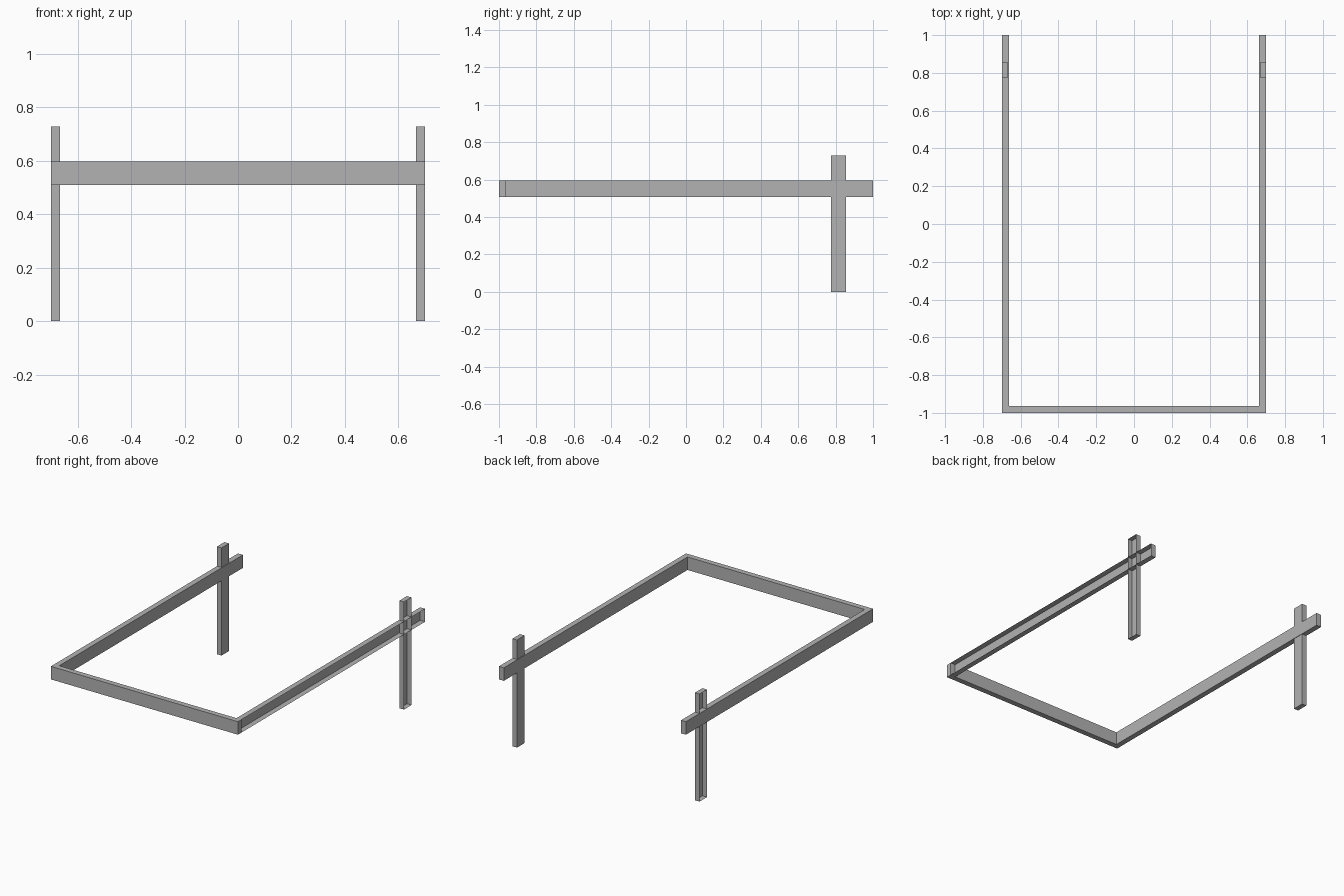
import bpy
import bmesh
from mathutils import Vector

cube = bpy.data.objects.get("Cube")
if cube:
    bpy.data.objects.remove(cube, do_unlink=True)

# One plain grey for the whole frame
GREY = (0.45, 0.45, 0.45, 1.0)
grey = bpy.data.materials.new("mid_grey")
grey.use_nodes = True
grey.diffuse_color = GREY
grey.node_tree.nodes["Principled BSDF"].inputs["Base Color"].default_value = GREY

# Overall sizes
HALF_X, HALF_Y = 0.70, 1.0
RAIL = 0.037                      # rail thickness
RAIL_Z = (0.508, 0.596)
POST = 0.034                      # post thickness
POST_Y = (0.775, 0.855)
POST_TOP = 0.728


def sheet_box(name, xs, ys, zs, open_sides=()):
    """Box of thin sheets, leaving out faces that point along open_sides."""
    bm = bmesh.new()
    bmesh.ops.create_cube(bm, size=1)
    bm.normal_update()
    missing = [f for f in bm.faces
               if any(f.normal.dot(Vector(d)) > 0.9 for d in open_sides)]
    bmesh.ops.delete(bm, geom=missing, context='FACES')
    for v in bm.verts:
        v.co = [(a + b) / 2 + c * (b - a)
                for c, (a, b) in zip(v.co, (xs, ys, zs))]
    mesh = bpy.data.meshes.new(name)
    bm.to_mesh(mesh)
    bm.free()
    mesh.materials.append(grey)
    obj = bpy.data.objects.new(name, mesh)
    bpy.context.collection.objects.link(obj)
    return obj


# Front rail spans the full width
sheet_box("front_rail", (-HALF_X, HALF_X), (-HALF_Y, -HALF_Y + RAIL), RAIL_Z)

for side, sign in (("left", 1), ("right", -1)):
    outward = (sign, 0, 0)
    # Side rail butts against the front rail; the left one is an open channel
    xs = sorted((sign * HALF_X, sign * (HALF_X - RAIL)))
    gaps = [(0, -1, 0)] + ([outward] if side == "left" else [])
    sheet_box(side + "_side_rail", xs, (-HALF_Y + RAIL, HALF_Y), RAIL_Z, gaps)
    # Rear post is a channel open to the outside
    xs = sorted((sign * HALF_X, sign * (HALF_X - POST)))
    sheet_box(side + "_rear_post", xs, POST_Y, (0, POST_TOP), [outward])
